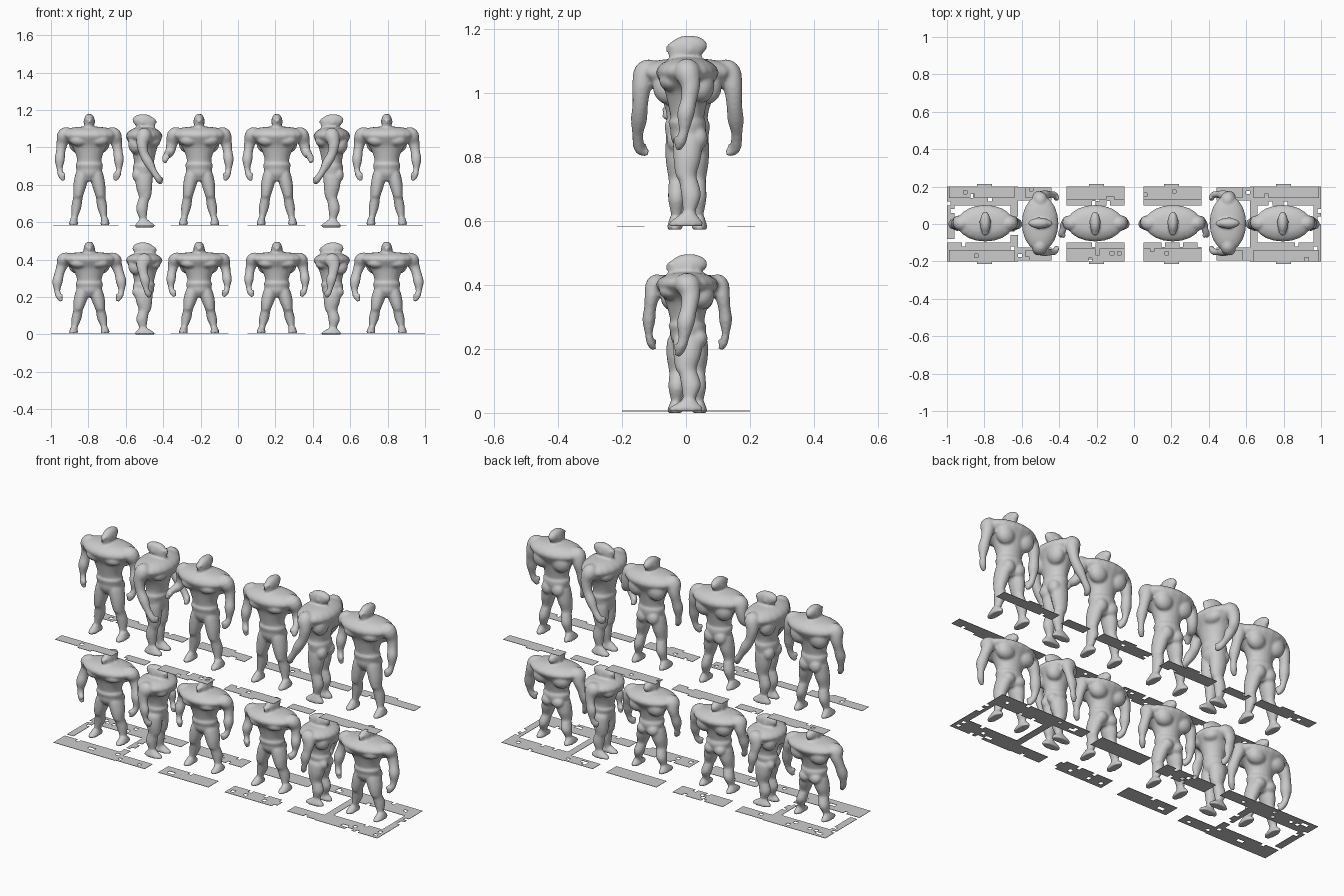
import bpy, bmesh, math, random
from mathutils import Vector, Matrix

cube = bpy.data.objects.get("Cube")
if cube:
    bpy.data.objects.remove(cube, do_unlink=True)
random.seed(4)

grey = bpy.data.materials.new("plain_grey")
grey.use_nodes = True
grey.diffuse_color = (0.6, 0.6, 0.6, 1)
grey.node_tree.nodes["Principled BSDF"].inputs["Base Color"].default_value = (0.6, 0.6, 0.6, 1)


def finish(name, bm):
    mesh = bpy.data.meshes.new(name)
    bm.to_mesh(mesh)
    bm.free()
    mesh.materials.append(grey)
    obj = bpy.data.objects.new(name, mesh)
    bpy.context.collection.objects.link(obj)
    return obj


def resample(rows, steps=4):
    """Catmull-Rom smoothing of profile rows."""
    out, last = [], len(rows) - 1
    for i in range(last):
        a, b, c, d = (rows[max(0, min(last, i + k))] for k in (-1, 0, 1, 2))
        for s in range(steps):
            t = s / steps
            out.append([q + t / 2 * (r - p + t * (2 * p - 5 * q + 4 * r - e + t * (3 * (q - r) + e - p)))
                        for p, q, r, e in zip(a, b, c, d)])
    return out + [list(rows[-1])]


def loft(bm, rows, follow=False, sides=20):
    """Closed tube through rows of (x, y, z, radius_x, radius_y), bottom first."""
    rows = resample(rows)
    rings = []
    for i, (x, y, z, rx, ry) in enumerate(rows):
        rot = Matrix.Identity(3)
        if follow:
            p, q = rows[max(0, i - 1)], rows[min(len(rows) - 1, i + 1)]
            way = Vector(q[:3]) - Vector(p[:3])
            rot = Vector((0, 0, 1)).rotation_difference(way).to_matrix()
        rings.append([bm.verts.new(Vector((x, y, z)) + rot @ Vector(
            (max(rx, .003) * math.cos(a), max(ry, .003) * math.sin(a), 0)))
            for a in (math.tau * k / sides for k in range(sides))])
    for low, high in zip(rings, rings[1:]):
        for k in range(sides):
            n = (k + 1) % sides
            bm.faces.new((low[k], low[n], high[n], high[k]))
    bm.faces.new(rings[0][::-1])
    bm.faces.new(rings[-1])


def blob(bm, center, size):
    m = Matrix.Translation(center) @ Matrix.Diagonal((*size, 1))
    bmesh.ops.create_icosphere(bm, subdivisions=3, radius=1, matrix=m)


# Body profiles: centre x, y, z, then half width and half depth
TORSO = [(0, 0, .235, .02, .03), (0, 0, .27, .062, .05), (0, .003, .30, .07, .056),
         (0, 0, .325, .073, .059), (0, 0, .337, .066, .053), (0, 0, .37, .07, .058),
         (0, 0, .42, .092, .07), (0, 0, .455, .13, .088), (0, 0, .48, .152, .098),
         (0, 0, .503, .142, .086), (0, 0, .52, .1, .058), (0, 0, .527, .04, .03)]
HEAD = [(0, .01, -.09, .02, .03), (0, -.012, -.078, .021, .042), (0, -.006, -.058, .026, .053),
        (0, .002, -.035, .028, .061), (0, .006, -.015, .024, .05), (0, .006, -.003, .014, .028),
        (0, .006, 0, .004, .008)]
UPPER_ARM = [(.145, .01, .44, .031), (.13, 0, .482, .041), (.1, 0, .492, .03)]
ARMS = {
    "down": [(.135, -.03, .24, .01), (.15, -.02, .265, .017), (.158, -.01, .3, .016),
             (.158, -.005, .35, .027), (.153, .005, .395, .025)],
    "wide": [(.148, -.03, .21, .01), (.163, -.02, .24, .017), (.172, -.01, .28, .017),
             (.17, -.005, .335, .028), (.16, .005, .39, .026)],
    "forward": [(.125, -.088, .235, .011), (.152, -.08, .25, .018), (.158, -.05, .295, .018),
                (.154, -.025, .34, .026), (.15, 0, .385, .025)],
    "raised": [(.184, -.07, .335, .011), (.18, -.055, .36, .018), (.172, -.035, .375, .018),
               (.165, -.012, .38, .024), (.153, .006, .4, .026)],
}


def leg_rows(hip, foot):
    """Thigh, knee, calf and ankle from foot to hip."""
    shape = [(0, .004, .02, .017, .023), (.06, .006, .045, .017, .02), (.25, .012, .095, .027, .031),
             (.42, .004, .14, .026, .03), (.5, -.004, .16, .027, .033), (.72, 0, .215, .036, .044),
             (1, .002, .275, .036, .046), (1, 0, .30, .02, .03)]
    return [(foot + t * (hip - foot), y, z, rx, ry) for t, y, z, rx, ry in shape]


def figure(name, x, base, height, width, arms, hip, foot, turn):
    body = bmesh.new()
    loft(body, TORSO)
    for side, pose in zip((-1, 1), arms):
        # limbs
        loft(body, [(side * px, py, pz, r, r) for px, py, pz, r in ARMS[pose] + UPPER_ARM], True, 14)
        hx, hy, hz, _ = ARMS[pose][1]
        blob(body, (side * (hx - .014), hy - .012, hz + .004), (.009, .012, .014))
        # chest, buttock and shoulder masses
        blob(body, (side * .052, -.05, .455), (.052, .038, .034))
        blob(body, (side * .032, .034, .275), (.034, .03, .038))
        blob(body, (side * .06, .045, .44), (.05, .04, .055))
    for v in body.verts:
        v.co.x *= width
    for side in (-1, 1):
        loft(body, [(side * px, *rest) for px, *rest in leg_rows(hip, foot)], False, 14)
        fx = side * (foot + .004)
        loft(body, [(fx, -.004, 0, .024, .053), (fx, -.004, .01, .025, .054),
                    (fx, -.001, .022, .021, .042), (fx, .003, .04, .016, .023)], False, 16)
    stretch = height / .595
    for v in body.verts:
        v.co.z *= stretch
    # head keeps its own proportions
    head = bmesh.new()
    loft(head, HEAD)
    blob(head, (0, -.056, -.04), (.007, .012, .014))
    blob(head, (0, -.05, -.03), (.02, .013, .007))
    blob(head, (0, -.044, -.068), (.015, .014, .012))
    for side in (-1, 1):
        blob(head, (side * .026, .008, -.042), (.006, .01, .013))
    bmesh.ops.translate(head, verts=head.verts, vec=(0, 0, height))
    temp = bpy.data.meshes.new("temporary_head")
    head.to_mesh(temp)
    head.free()
    body.from_mesh(temp)
    bpy.data.meshes.remove(temp)
    bmesh.ops.recalc_face_normals(body, faces=body.faces)

    obj = finish(name, body)
    obj.location = (x, .004, base)
    obj.rotation_euler.z = math.radians(turn)
    fuse = obj.modifiers.new("fuse", 'REMESH')
    fuse.mode, fuse.voxel_size, fuse.use_smooth_shade = 'VOXEL', .0065, True
    soften = obj.modifiers.new("soften", 'SMOOTH')
    soften.factor, soften.iterations = .5, 3


# Two rows of six figures
for side, word in ((-1, "right"), (1, "left")):
    posed = ("raised", "down") if side < 0 else ("down", "raised")
    figure(f"upper_outer_figure_{word}", side * .795, .584, .595, 1, ("down", "down"), .038, .08, 0)
    figure(f"upper_side_figure_{word}", side * .502, .573, .604, .98, ("forward", "forward"), .031, .034, -side * 90)
    figure(f"upper_inner_figure_{word}", side * .208, .584, .595, 1, posed, .038, .08, 0)
    figure(f"lower_outer_figure_{word}", side * .795, .006, .49, 1, ("wide", "wide"), .036, .08, 0)
    figure(f"lower_side_figure_{word}", side * .502, 0, .492, .76, ("down", "down"), .027, .034, -side * 90)
    figure(f"lower_inner_figure_{word}", side * .208, .006, .49, .95, ("down", "down"), .036, .08, 0)


def plate(name, x0, x1, y0, y1, z, holes, opening=None):
    """Thin ground sheet with square slots; opening is a half size around its centre."""
    bm = bmesh.new()
    nx, ny = round((x1 - x0) / .02), round((y1 - y0) / .02)
    cx, cy = (x0 + x1) / 2, (y0 + y1) / 2
    m = Matrix.Translation((cx, cy, z)) @ Matrix.Diagonal(((x1 - x0) / 2, (y1 - y0) / 2, 1, 1))
    bmesh.ops.create_grid(bm, x_segments=nx, y_segments=ny, size=1, matrix=m)
    gone = []
    for f in bm.faces:
        c = f.calc_center_median()
        inside = opening and abs(c.x - cx) < opening[0] and abs(c.y - cy) < opening[1]
        if inside or random.random() < holes:
            gone.append(f)
    bmesh.ops.delete(bm, geom=gone, context='FACES')
    obj = finish(name, bm)
    obj.modifiers.new("thickness", 'SOLIDIFY').thickness = .002


# Ground sheets, mirrored left to right
for side, word in ((-1, "right"), (1, "left")):
    def sheet(name, near, far, *rest):
        a, b = sorted((side * near, side * far))
        plate(f"{name}_{word}", a, b, *rest)

    sheet("lower_outer_sheet", .62, 1, -.2, .2, .007, .06, (.14, .1))
    for front, end in ((-1, "front"), (1, "back")):
        def strip(name, near, far, inner, outer, z, holes):
            y0, y1 = sorted((front * inner, front * outer))
            sheet(f"{name}_{end}", near, far, y0, y1, z, holes)

        strip("lower_side_strip", .44, .62, .125, .195, .007, .08)
        strip("lower_inner_strip", .05, .36, .1, .19, .007, .06)
        strip("upper_outer_strip", .64, .99, .14, .2, .585, .04)
        strip("upper_outer_tab", .76, .84, .2, .215, .585, 0)
        strip("upper_side_strip", .44, .58, .14, .195, .585, .04)
        strip("upper_inner_strip", .05, .36, .13, .2, .585, .04)
        strip("upper_inner_tab", .16, .24, .2, .215, .585, 0)
